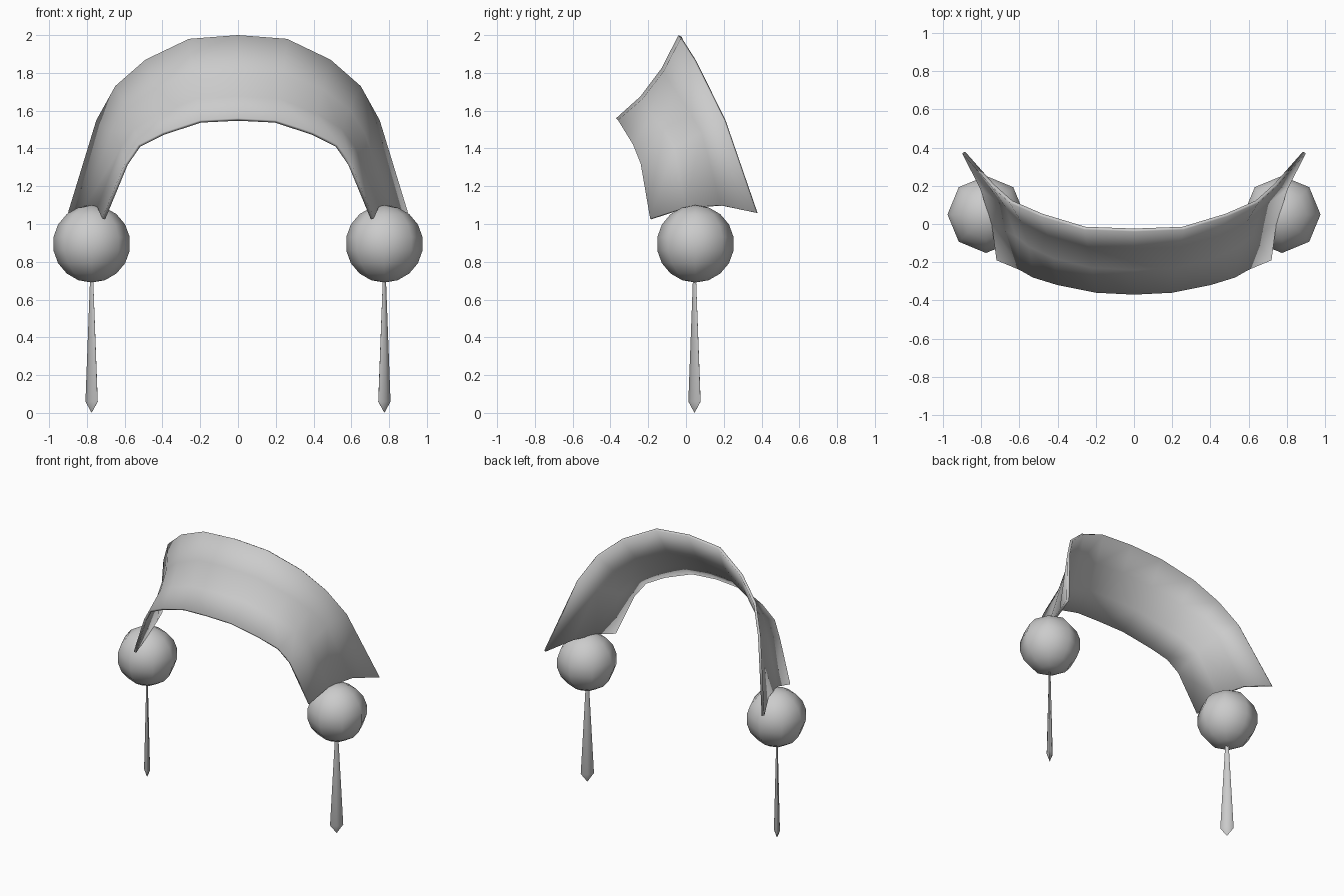
import bpy
import bmesh
from math import radians
from mathutils import Vector, Matrix

if "Cube" in bpy.data.objects:
    bpy.data.objects.remove(bpy.data.objects["Cube"], do_unlink=True)

grey = bpy.data.materials.new("light_grey")
grey.use_nodes = True
colour = (0.6, 0.6, 0.6, 1)
grey.diffuse_color = colour
grey.node_tree.nodes["Principled BSDF"].inputs["Base Color"].default_value = colour


def finish(name, bm, angle):
    """Turn a bmesh into a shaded object with the shared material."""
    mesh = bpy.data.meshes.new(name)
    bm.to_mesh(mesh)
    bm.free()
    mesh.materials.append(grey)
    obj = bpy.data.objects.new(name, mesh)
    bpy.context.collection.objects.link(obj)
    bpy.ops.object.select_all(action="DESELECT")
    obj.select_set(True)
    bpy.context.view_layer.objects.active = obj
    bpy.ops.object.shade_smooth_by_angle(angle=radians(angle))
    return obj


# Headband: half-arch stations as (upper edge, lower edge, inward sag)
stations = [
    ((0, -.04, 2), (0, -.37, 1.56), (0, .02, -.03)),
    ((.26, -.03, 1.98), (.2, -.36, 1.55), (0, .02, -.03)),
    ((.49, .04, 1.87), (.4, -.32, 1.485), (-.01, .02, -.03)),
    ((.65, .11, 1.73), (.53, -.28, 1.42), (-.02, .03, -.02)),
    ((.75, .2, 1.55), (.6, -.24, 1.32), (-.03, .03, .01)),
    ((.9, .37, 1.06), (.72, -.19, 1.03), (-.035, 0, .05)),
]
half = [[Vector(v) for v in row] for row in stations]
mirror = Matrix.Diagonal((-1, 1, 1))
arch = [[mirror @ v for v in row] for row in half[:0:-1]] + half

bm = bmesh.new()
grid = []
for upper, lower, sag in arch:
    inner = [upper.lerp(lower, t) + sag for t in (1 / 3, 2 / 3)]
    grid.append([bm.verts.new(p) for p in (upper, *inner, lower)])
for a, b in zip(grid, grid[1:]):
    for j in range(len(a) - 1):
        bm.faces.new((a[j], a[j + 1], b[j + 1], b[j]))
band = finish("headband", bm, 50)
solid = band.modifiers.new("thickness", "SOLIDIFY")
solid.thickness = 0.018
solid.offset = -1

for side, x in (("left", 0.775), ("right", -0.775)):
    # Ball at the end of the band
    bm = bmesh.new()
    bmesh.ops.create_uvsphere(bm, u_segments=8, v_segments=9, radius=0.205)
    bmesh.ops.translate(bm, verts=bm.verts, vec=(x, 0.05, 0.895))
    finish(side + "_ball", bm, 60)

    # Flattened hanging drop, turned diagonally
    bm = bmesh.new()
    rings = []
    for radius, z in ((0.012, 0.7), (0.045, 0.06)):
        ring = bmesh.ops.create_circle(bm, segments=8, radius=radius)["verts"]
        bmesh.ops.translate(bm, verts=ring, vec=(0, 0, z))
        rings.append(ring)
    tip = bm.verts.new((0, 0, 0))
    for k in range(8):
        n = (k + 1) % 8
        bm.faces.new((rings[0][k], rings[0][n], rings[1][n], rings[1][k]))
        bm.faces.new((rings[1][k], rings[1][n], tip))
    bm.faces.new(rings[0])
    bmesh.ops.recalc_face_normals(bm, faces=bm.faces)
    turn = radians(45 if x > 0 else -45)
    bm.transform(Matrix.Translation((x, 0.045, 0)) @ Matrix.Rotation(turn, 4, "Z")
                 @ Matrix.Diagonal((1, 0.45, 1, 1)))
    finish(side + "_pendant", bm, 40)
